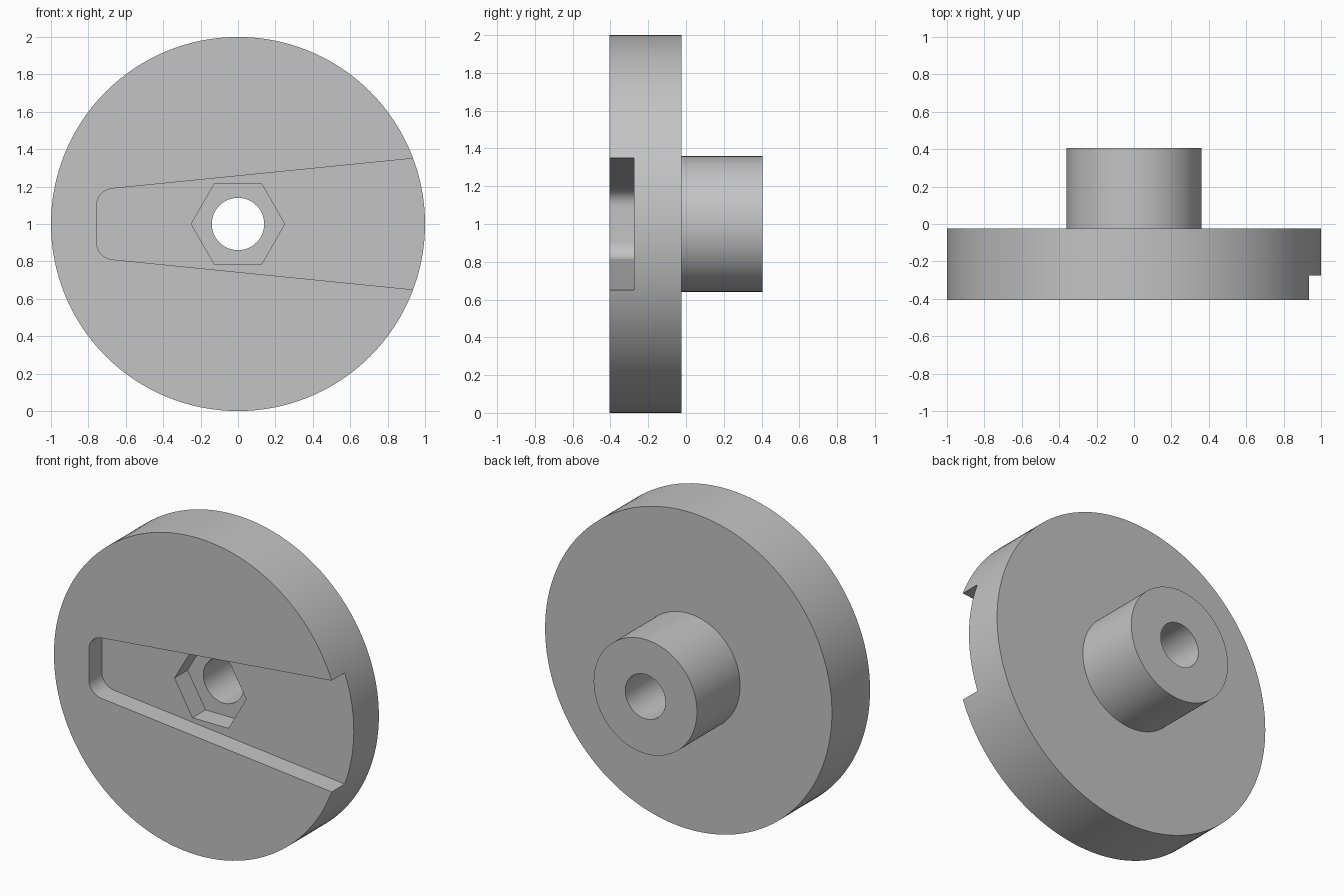
import bpy, bmesh, math
from mathutils import Vector, Matrix

cube = bpy.data.objects.get("Cube")
if cube:
    bpy.data.objects.remove(cube, do_unlink=True)

CENTRE_Z = 1.0
FRONT, SLOT_FLOOR, HEX_FLOOR, DISC_BACK, HUB_BACK = -0.405, -0.275, -0.145, -0.025, 0.405

grey = bpy.data.materials.new("plain grey")
grey.use_nodes = True
grey.diffuse_color = (0.55, 0.55, 0.55, 1)
grey.node_tree.nodes["Principled BSDF"].inputs["Base Color"].default_value = grey.diffuse_color


def finish(name, bm):
    bmesh.ops.recalc_face_normals(bm, faces=bm.faces)
    mesh = bpy.data.meshes.new(name)
    bm.to_mesh(mesh)
    bm.free()
    mesh.materials.append(grey)
    obj = bpy.data.objects.new(name, mesh)
    obj.location.z = CENTRE_Z
    bpy.context.collection.objects.link(obj)
    return obj


def lathe(name, profile, steps=128):
    """Turn a closed (radius, y) profile around the y axis."""
    bm = bmesh.new()
    verts = [bm.verts.new((0, y, r)) for r, y in profile]
    edges = [bm.edges.new((v, verts[i - 1])) for i, v in enumerate(verts)]
    bmesh.ops.spin(bm, geom=verts + edges, cent=(0, 0, 0), axis=(0, 1, 0),
                   angle=math.tau, steps=steps, use_merge=False)
    bmesh.ops.remove_doubles(bm, verts=bm.verts, dist=1e-4)
    return finish(name, bm)


def prism(name, outline, y0, y1):
    """Extrude an (x, z) outline from y0 to y1."""
    bm = bmesh.new()
    face = bm.faces.new([bm.verts.new((x, y0, z)) for x, z in outline])
    side = bmesh.ops.extrude_face_region(bm, geom=[face])["geom"]
    moved = [g for g in side if isinstance(g, bmesh.types.BMVert)]
    bmesh.ops.translate(bm, verts=moved, vec=(0, y1 - y0, 0))
    return finish(name, bm)


# Disc, hub and bore turned as one body
body = lathe("disc_with_hub", [(0.14, FRONT), (1, FRONT), (1, DISC_BACK),
                               (0.36, DISC_BACK), (0.36, HUB_BACK), (0.14, HUB_BACK)])

# Tapered lever slot, open at the left rim, with rounded inner corners
slope, left_x, radius = 0.1, -0.757, 0.095
half = lambda x: 0.257 + slope * x
cx = left_x + radius
cz = half(cx) - radius * math.hypot(1, slope)
tilt = math.pi / 2 + math.atan(slope)
arc = [(cx + radius * math.cos(a), cz + radius * math.sin(a))
       for a in (tilt + (math.pi - tilt) * i / 12 for i in range(13))]
upper = [(1.2, half(1.2))] + arc
slot = prism("slot_cutter", upper + [(x, -z) for x, z in reversed(upper)], -0.6, SLOT_FLOOR)

# Hexagonal nut pocket in the slot floor
hexagon = [(0.25 * math.cos(i * math.pi / 3), 0.25 * math.sin(i * math.pi / 3)) for i in range(6)]
pocket = prism("nut_pocket_cutter", hexagon, -0.55, HEX_FLOOR)

bpy.ops.object.select_all(action='DESELECT')
body.select_set(True)
bpy.context.view_layer.objects.active = body
for cutter in (slot, pocket):
    cutter.hide_render = True
    cut = body.modifiers.new(cutter.name, 'BOOLEAN')
    cut.operation, cut.solver, cut.object = 'DIFFERENCE', 'EXACT', cutter
    bpy.ops.object.modifier_apply(modifier=cut.name)
    bpy.data.objects.remove(cutter, do_unlink=True)

bpy.ops.object.shade_smooth_by_angle(angle=math.radians(30))
